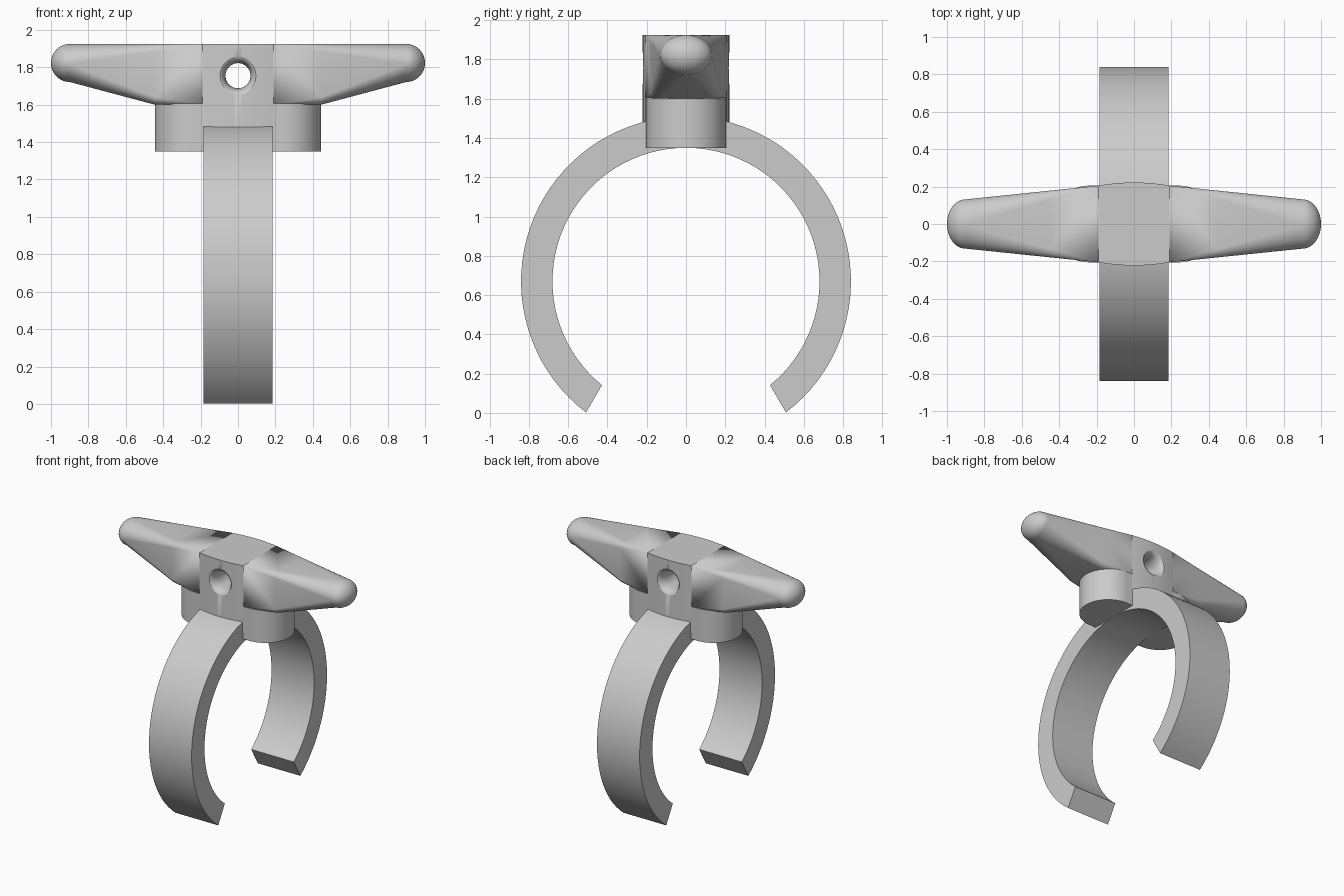
import bpy, bmesh, math

if "Cube" in bpy.data.objects:
    bpy.data.objects.remove(bpy.data.objects["Cube"])

grey = bpy.data.materials.new("plain grey")
grey.use_nodes = True
GREY = (0.6, 0.6, 0.6, 1)
grey.diffuse_color = GREY
grey.node_tree.nodes["Principled BSDF"].inputs["Base Color"].default_value = GREY


def finish(name, bm):
    """Turn a bmesh into a named object with the grey material."""
    bmesh.ops.remove_doubles(bm, verts=bm.verts[:], dist=1e-5)
    bmesh.ops.recalc_face_normals(bm, faces=bm.faces[:])
    me = bpy.data.meshes.new(name)
    bm.to_mesh(me)
    bm.free()
    me.materials.append(grey)
    ob = bpy.data.objects.new(name, me)
    bpy.context.collection.objects.link(ob)
    return ob


def smooth(ob, degrees=30):
    bpy.ops.object.select_all(action='DESELECT')
    ob.select_set(True)
    bpy.context.view_layer.objects.active = ob
    bpy.ops.object.shade_smooth_by_angle(angle=math.radians(degrees))


def prism(name, outline, offset):
    """Extrude a closed 3D outline along an offset vector."""
    bm = bmesh.new()
    face = bm.faces.new([bm.verts.new(p) for p in outline])
    ext = bmesh.ops.extrude_face_region(bm, geom=[face])
    verts = [g for g in ext["geom"] if isinstance(g, bmesh.types.BMVert)]
    bmesh.ops.translate(bm, verts=verts, vec=offset)
    return finish(name, bm)


def loft(name, rings):
    """Skin closed rings of equal length and cap both ends."""
    bm = bmesh.new()
    rows = [[bm.verts.new(p) for p in ring] for ring in rings]
    n = len(rows[0])
    for a, b in zip(rows, rows[1:]):
        for i in range(n):
            j = (i + 1) % n
            bm.faces.new((a[i], a[j], b[j], b[i]))
    bm.faces.new(rows[0])
    bm.faces.new(rows[-1])
    bmesh.ops.dissolve_degenerate(bm, dist=1e-5, edges=bm.edges[:])
    return finish(name, bm)


# Open clip ring
RING_Z, R_OUT, R_IN, RING_HALF = 0.67, 0.84, 0.68, 0.185


def arc(radius, gap, steps=72):
    for i in range(steps + 1):
        a = math.radians(gap) + (2 * math.pi - 2 * math.radians(gap)) * i / steps
        yield (-RING_HALF, radius * math.sin(a), RING_Z - radius * math.cos(a))


outline = list(arc(R_OUT, 37.3)) + list(arc(R_IN, 39))[::-1]
smooth(prism("clip_ring", outline, (2 * RING_HALF, 0, 0)))

# Round-ended base under the handle
R_BASE, STRAIGHT = 0.205, 0.24
outline = []
for side in (1, -1):
    for i in range(33):
        a = math.pi * i / 32 - side * math.pi / 2
        outline.append((side * STRAIGHT + R_BASE * math.cos(a), R_BASE * math.sin(a), 1.35))
smooth(prism("base", outline, (0, 0, 0.255)))

# Central block with gently bulging front and back
TOP, BOTTOM, BLOCK_HALF, Y_EDGE, Y_MID = 1.925, 1.6, 0.19, 0.205, 0.222
outline = []
for side in (-1, 1):
    for i in range(17):
        t = (i / 8 - 1) * -side
        outline.append((BLOCK_HALF * t, side * (Y_MID - (Y_MID - Y_EDGE) * t * t), 1.4))
block = prism("center_block", outline, (0, 0, TOP - 1.4))

# Flared hole through the block
HOLE_Z, R_HOLE, FLARE, DEPTH = 1.755, 0.067, 0.036, 0.09
rings = []
stations = [0.3] + [Y_MID - DEPTH * k / 10 for k in range(11)]
for y in stations + [-s for s in reversed(stations)]:
    u = min(1, max(0, (abs(y) - Y_MID + DEPTH) / DEPTH))
    r = R_HOLE + FLARE * (1 - math.sqrt(1 - u * u))
    rings.append([(r * math.cos(k * math.pi / 24), y, HOLE_Z + r * math.sin(k * math.pi / 24))
                  for k in range(48)])
cutter = loft("hole_cutter", rings)
cutter.hide_render = True
mod = block.modifiers.new("hole", 'BOOLEAN')
mod.operation, mod.solver, mod.object = 'DIFFERENCE', 'EXACT', cutter
bpy.context.view_layer.update()
cut_mesh = bpy.data.meshes.new_from_object(
    block.evaluated_get(bpy.context.evaluated_depsgraph_get()))
block.modifiers.clear()
block.data = cut_mesh
bpy.data.objects.remove(cutter)
smooth(block)

# Horns: square root blending to a rounded oval tip
N, TIP_X, TIP_Z, TIP_Y, TIP_H, KNEE_X = 48, 0.9, 1.823, 0.132, 0.102, 0.445


def horn_ring(x, t, drop):
    """Blend root rectangle to tip oval by t, stretching down by drop."""
    ring = []
    for k in range(N):
        a = 2 * math.pi * (k + 0.5) / N
        c, s = math.cos(a), math.sin(a)
        root_y = math.copysign(Y_EDGE, c)
        root_z = TOP if s > 0 else BOTTOM
        y = root_y + (TIP_Y * c - root_y) * t
        z = root_z + (TIP_Z + TIP_H * s - root_z) * t
        ring.append((x, y, TOP - (TOP - z) * drop))
    return ring


knee_t = (KNEE_X - BLOCK_HALF) / (TIP_X - BLOCK_HALF)
knee_low = BOTTOM + (TIP_Z - TIP_H - BOTTOM) * knee_t
rings = [horn_ring(BLOCK_HALF, 0, 1),
         horn_ring(KNEE_X, knee_t, (TOP - BOTTOM) / (TOP - knee_low)),
         horn_ring(TIP_X, 1, 1)]
for i in range(1, 13):
    a = math.pi / 2 * i / 12
    f = max(math.cos(a), 0.01)
    rings.append([(TIP_X + (1 - TIP_X) * math.sin(a), y * f, TIP_Z + (z - TIP_Z) * f)
                  for _, y, z in horn_ring(TIP_X, 1, 1)])
for side, name in ((1, "left_horn"), (-1, "right_horn")):
    smooth(loft(name, [[(side * x, y, z) for x, y, z in ring] for ring in rings]), 35)
